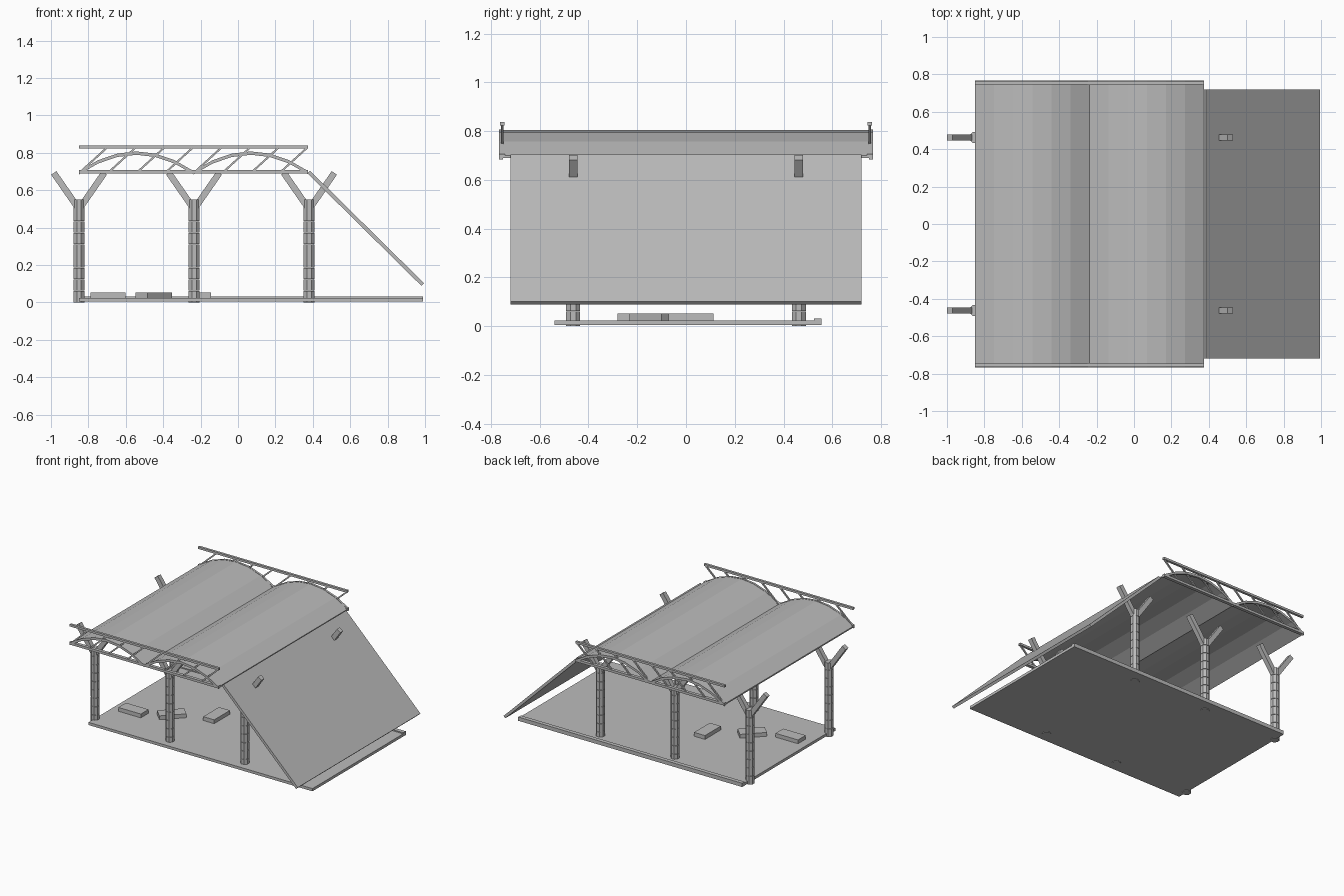
import bpy, bmesh, math
from mathutils import Vector, Matrix

if "Cube" in bpy.data.objects:
    bpy.data.objects.remove(bpy.data.objects["Cube"])

grey = bpy.data.materials.new("plain_grey")
grey.diffuse_color = (0.5, 0.5, 0.5, 1)
grey.use_nodes = True
grey.node_tree.nodes["Principled BSDF"].inputs["Base Color"].default_value = grey.diffuse_color


def finish(name, bm):
    bmesh.ops.recalc_face_normals(bm, faces=bm.faces)
    me = bpy.data.meshes.new(name)
    bm.to_mesh(me)
    bm.free()
    me.materials.append(grey)
    ob = bpy.data.objects.new(name, me)
    bpy.context.collection.objects.link(ob)
    return ob


def add_box(bm, center, size, rot=Matrix()):
    m = Matrix.Translation(center) @ rot @ Matrix.Diagonal((*size, 1))
    bmesh.ops.create_cube(bm, size=1, matrix=m)


def box(name, lo, hi):
    bm = bmesh.new()
    lo, hi = Vector(lo), Vector(hi)
    add_box(bm, (lo + hi) / 2, hi - lo)
    return finish(name, bm)


def add_bar(bm, a, b, y, width, thick):
    """Square bar between two (x, z) points at depth y."""
    d = Vector((b[0] - a[0], 0, b[1] - a[1]))
    rot = Matrix.Rotation(-math.atan2(d.z, d.x), 4, 'Y')
    mid = ((a[0] + b[0]) / 2, y, (a[1] + b[1]) / 2)
    add_box(bm, mid, (d.length, width, thick), rot)


def strip(name, upper, lower, y0, y1):
    """Extrude a band between two (x, z) polylines from y0 to y1."""
    bm = bmesh.new()
    rows = [[bm.verts.new((x, y, z)) for x, z in line]
            for line, y in ((upper, y0), (upper, y1), (lower, y1), (lower, y0))]
    for r in range(4):
        p, q = rows[r], rows[(r + 1) % 4]
        for i in range(len(p) - 1):
            bm.faces.new((p[i], p[i + 1], q[i + 1], q[i]))
    for i in (0, -1):
        bm.faces.new([row[i] for row in rows])
    return finish(name, bm)


# Floor slab and the raised strip on its back edge
box("floor", (-0.85, -0.54, 0.004), (0.99, 0.53, 0.024))
box("floor_back_strip", (-0.85, 0.525, 0.004), (0.99, 0.555, 0.032))

# Low benches on the floor
for i, (x, y, ang) in enumerate([(-0.695, -0.235, 0), (-0.45, -0.135, 45), (-0.19, 0.02, 90)]):
    bm = bmesh.new()
    add_box(bm, (x, y, 0.038), (0.185, 0.09, 0.029), Matrix.Rotation(math.radians(ang), 4, 'Z'))
    finish(f"bench_{i + 1}", bm)

# Columns of stacked octagonal drums with forked arms
DRUM = 0.0622
for sy, side in ((-1, "front"), (1, "back")):
    for i, x in enumerate((-0.85, -0.235, 0.38)):
        y = 0.4625 * sy
        bm = bmesh.new()
        for k in range(9):
            z0 = k * DRUM
            z1 = min(z0 + DRUM - 0.002, 0.55)
            m = Matrix.Translation((x, y, (z0 + z1) / 2)) @ Matrix.Rotation(math.pi / 8, 4, 'Z')
            bmesh.ops.create_cone(bm, cap_ends=True, segments=8, radius1=0.031,
                                  radius2=0.031, depth=z1 - z0, matrix=m)
        finish(f"{side}_column_{i + 1}", bm)
        bm = bmesh.new()
        for s in (-1, 1):
            add_bar(bm, (x + s * 0.012, 0.515), (x + s * 0.135, 0.692), y, 0.034, 0.034)
        finish(f"{side}_column_arms_{i + 1}", bm)

# Double vaulted roof with six flat bays per vault
X0, SPAN, BAYS = -0.85, 0.6125, 6


def arch(offset):
    pts = []
    for i in range(2 * BAYS + 1):
        t = (i % BAYS) / BAYS
        pts.append((X0 + SPAN * i / BAYS, 0.70 + 0.105 * 4 * t * (1 - t) - offset))
    return pts


strip("roof", arch(0), arch(0.01), -0.75, 0.75)

# Sloping side panel
strip("side_panel", [(0.385, 0.704), (0.995, 0.102)], [(0.371, 0.690), (0.981, 0.088)], -0.72, 0.72)

# Edge trusses: arched rib, lower chord, top rail and leaning struts
for s, side in ((-1, "front"), (1, "back")):
    strip(f"{side}_arch_rib", arch(-0.002), arch(0.016), s * 0.75, s * 0.766)
    ya, yb = sorted((s * 0.742, s * 0.766))
    box(f"{side}_lower_chord", (X0, ya, 0.689), (0.375, yb, 0.707))
    ya, yb = sorted((s * 0.745, s * 0.763))
    box(f"{side}_top_rail", (X0, ya, 0.822), (0.375, yb, 0.838))
    bm = bmesh.new()
    for k in range(8):
        x = -0.84 + 0.153 * k
        add_bar(bm, (x, 0.70), (x + 0.14, 0.828), s * 0.754, 0.01, 0.01)
    finish(f"{side}_truss_struts", bm)
